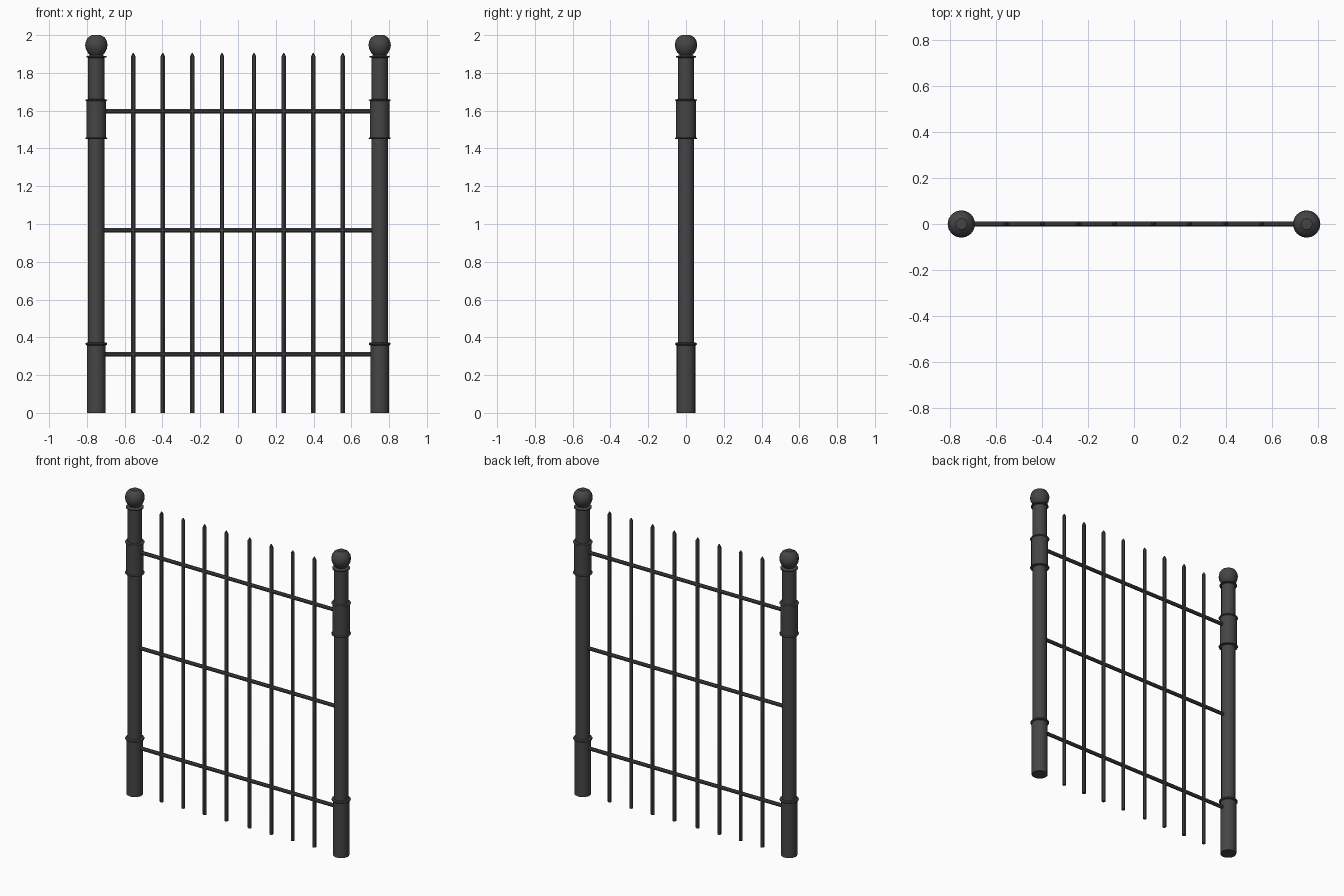
import bpy, bmesh, math

if "Cube" in bpy.data.objects:
    bpy.data.objects.remove(bpy.data.objects["Cube"])

iron = bpy.data.materials.new("dark iron grey")
iron.diffuse_color = (0.06, 0.06, 0.06, 1)
iron.use_nodes = True
iron.node_tree.nodes["Principled BSDF"].inputs["Base Color"].default_value = iron.diffuse_color


def lathe(name, profile, sides, x=0.0, turn=0.0):
    """Revolve (radius, z) points round a vertical axis, closing both ends."""
    bm = bmesh.new()
    rings = []
    for r, z in profile:
        rings.append([bm.verts.new((r * math.cos(turn + 2 * math.pi * i / sides),
                                    r * math.sin(turn + 2 * math.pi * i / sides), z))
                      for i in range(sides)])
    for a, b in zip(rings, rings[1:]):
        for i in range(sides):
            j = (i + 1) % sides
            bm.faces.new((a[i], a[j], b[j], b[i]))
    bm.faces.new(rings[0][::-1])
    bm.faces.new(rings[-1])
    me = bpy.data.meshes.new(name)
    bm.to_mesh(me)
    bm.free()
    me.materials.append(iron)
    ob = bpy.data.objects.new(name, me)
    ob.location.x = x
    bpy.context.collection.objects.link(ob)
    bpy.ops.object.select_all(action='DESELECT')
    ob.select_set(True)
    bpy.context.view_layer.objects.active = ob
    bpy.ops.object.shade_smooth_by_angle(angle=math.radians(30))
    return ob


# Post: thick foot, rings, sleeve and top collar in one turned profile
post = [(0.049, 0), (0.049, 0.357), (0.055, 0.359), (0.058, 0.365), (0.055, 0.371), (0.043, 0.373),
        (0.043, 1.449), (0.057, 1.451), (0.059, 1.455), (0.052, 1.459),
        (0.052, 1.651), (0.059, 1.655), (0.057, 1.659), (0.043, 1.661),
        (0.043, 1.880), (0.053, 1.882), (0.053, 1.888), (0.043, 1.890),
        (0.030, 1.896)]
# Ball finial with a small flat top
ball = [(0.030, 1.890), (0.044, 1.905), (0.055, 1.925), (0.0595, 1.947),
        (0.055, 1.970), (0.044, 1.988), (0.026, 1.998), (0.024, 2.0)]
for side, x in (("left", -0.75), ("right", 0.75)):
    lathe(side + "_post", post, 24, x)
    lathe(side + "_ball_finial", ball, 16, x)

# Upright bars with pointed tips, wider gap in the middle
bar = [(0.012, 0), (0.012, 1.888), (0.003, 1.905)]
for k, d in enumerate((0.085, 0.242, 0.398, 0.555)):
    for side, s in (("left", -1), ("right", 1)):
        lathe(f"{side}_bar_{k + 1}", bar, 8, s * d, math.pi / 8)

# Horizontal rails
for name, z in (("lower_rail", 0.31), ("middle_rail", 0.967), ("upper_rail", 1.597)):
    rail = lathe(name, [(0.012, -0.73), (0.012, 0.73)], 8, 0, math.pi / 8)
    rail.rotation_euler.y = math.pi / 2
    rail.location.z = z
